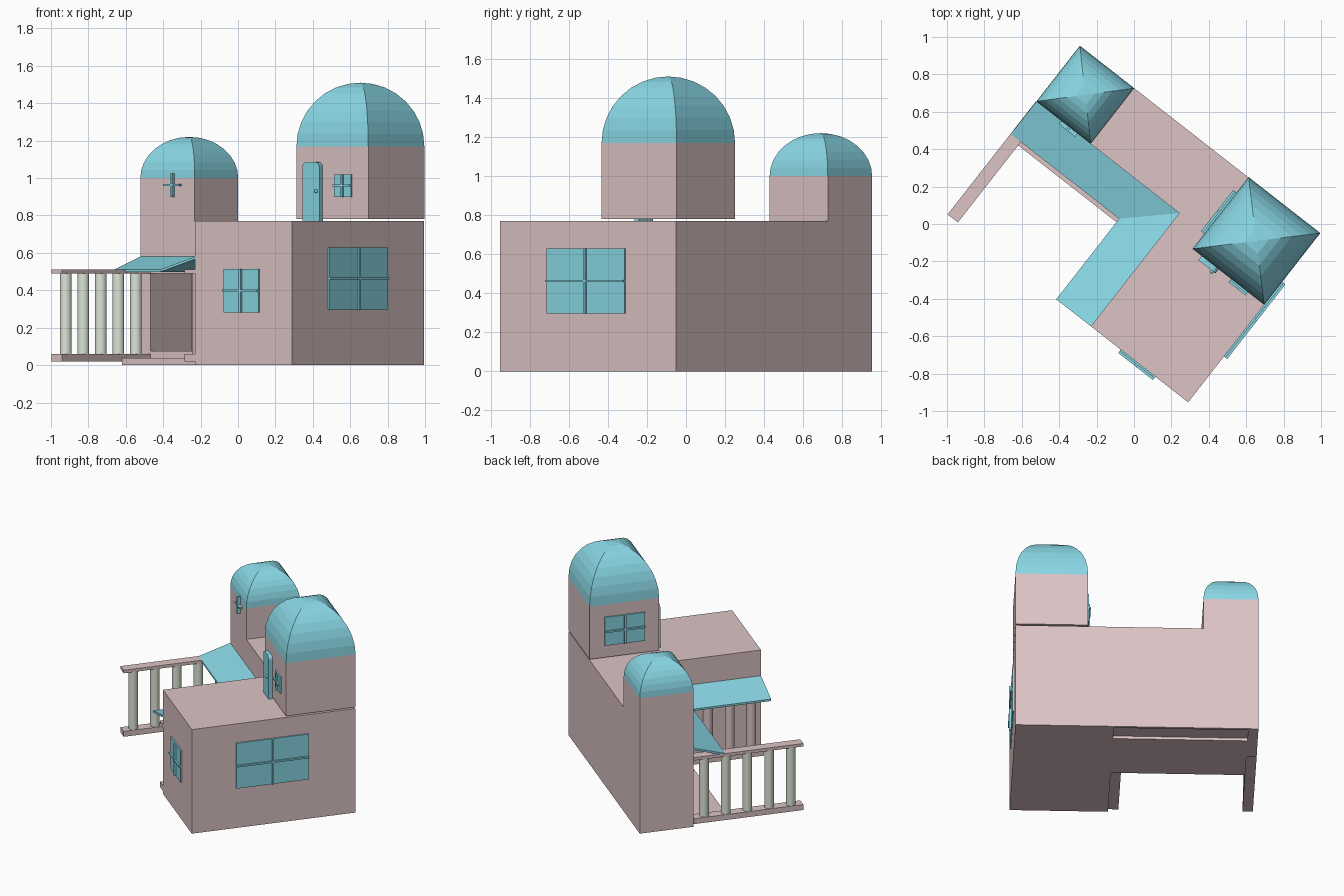
import bpy, bmesh, math
from mathutils import Matrix

if "Cube" in bpy.data.objects:
    bpy.data.objects.remove(bpy.data.objects["Cube"])

# whole house is turned on the ground: u runs along the short side, v along the long side
ROT = Matrix.Rotation(math.radians(52), 4, 'Z')


def mat(name, c):
    m = bpy.data.materials.new(name)
    m.diffuse_color = (*c, 1)
    m.use_nodes = True
    m.node_tree.nodes["Principled BSDF"].inputs["Base Color"].default_value = m.diffuse_color
    return m


PINK = mat("pink_plaster", (0.72, 0.55, 0.56))
TEAL = mat("teal_paint", (0.25, 0.68, 0.78))
GREEN = mat("pale_green", (0.72, 0.78, 0.68))


def finish(name, bm, m):
    bmesh.ops.recalc_face_normals(bm, faces=bm.faces)
    bm.transform(ROT)
    me = bpy.data.meshes.new(name)
    bm.to_mesh(me)
    bm.free()
    me.materials.append(m)
    ob = bpy.data.objects.new(name, me)
    bpy.context.collection.objects.link(ob)
    return ob


def add_box(bm, u0, u1, v0, v1, z0, z1):
    mtx = Matrix.Translation(((u0 + u1) / 2, (v0 + v1) / 2, (z0 + z1) / 2)) @ \
        Matrix.Diagonal((abs(u1 - u0), abs(v1 - v0), abs(z1 - z0), 1))
    bmesh.ops.create_cube(bm, size=1, matrix=mtx)


def box(name, m, *boxes):
    bm = bmesh.new()
    for b in boxes:
        add_box(bm, *b)
    return finish(name, bm, m)


def prism(name, m, pts, offset):
    """Polygon extruded along an offset vector."""
    bm = bmesh.new()
    f = bm.faces.new([bm.verts.new(p) for p in pts])
    r = bmesh.ops.extrude_face_region(bm, geom=[f])
    bmesh.ops.translate(bm, vec=offset, verts=[g for g in r["geom"] if isinstance(g, bmesh.types.BMVert)])
    return finish(name, bm, m)


def dome(name, u0, u1, v0, v1, z, h, steps=8):
    """Square vault: shrinking square rings up to an apex."""
    bm = bmesh.new()
    cu, cv, a, b = (u0 + u1) / 2, (v0 + v1) / 2, (u1 - u0) / 2, (v1 - v0) / 2
    prev = None
    for i in range(steps):
        t = math.pi / 2 * i / steps
        k = math.cos(t)
        ring = [bm.verts.new((cu + su * a * k, cv + sv * b * k, z + h * math.sin(t)))
                for su, sv in ((-1, -1), (1, -1), (1, 1), (-1, 1))]
        if prev:
            for j in range(4):
                n = (j + 1) % 4
                bm.faces.new((prev[j], prev[n], ring[n], ring[j]))
        else:
            bm.faces.new(ring[::-1])
        prev = ring
    top = bm.verts.new((cu, cv, z + h))
    for j in range(4):
        bm.faces.new((prev[j], prev[(j + 1) % 4], top))
    return finish(name, bm, TEAL)


def window(name, axis, wall, side, c0, c1, z0, z1, pane=0.01, bar=0.022, w=0.006):
    """Pane with a cross of bars on a wall; axis is the wall's normal."""
    cm, zm = (c0 + c1) / 2, (z0 + z1) / 2
    parts = [(c0, c1, z0, z1, pane)] if pane else []
    parts += [(cm - w, cm + w, z0, z1, bar), (c0, c1, zm - w, zm + w, bar)]
    out = []
    for a, b, p, q, d in parts:
        n = sorted((wall - side * 0.005, wall + side * d))
        out.append((*n, a, b, p, q) if axis == 'u' else (a, b, *n, p, q))
    box(name, TEAL, *out)


def railing(name, v, post_mat):
    """Two rails with five round posts."""
    box(name + "_rails", PINK, (-0.573, 0.195, v - 0.035, v + 0.035, 0.02, 0.06),
        (-0.573, 0.195, v - 0.035, v + 0.035, 0.49, 0.512))
    bm = bmesh.new()
    for i in range(5):
        bmesh.ops.create_cone(bm, cap_ends=True, segments=20, radius1=0.032, radius2=0.032, depth=0.43,
                              matrix=Matrix.Translation((-0.495 + 0.152 * i, v, 0.275)))
    ob = finish(name + "_posts", bm, post_mat)
    for p in ob.data.polygons:
        p.use_smooth = len(p.vertices) == 4


# main wing
box("main_wing", PINK, (-0.573, 0.573, -0.815, -0.155, 0, 0.77))

# long wing: open room towards the porch
box("long_wing_back_wall", PINK, (0.553, 0.573, -0.155, 0.815, 0, 0.77))
box("long_wing_end_wall", PINK, (0.195, 0.553, 0.747, 0.815, 0, 0.77))
box("long_wing_upper", PINK, (0.195, 0.553, -0.155, 0.747, 0.49, 0.77))
box("long_wing_floor", PINK, (0.195, 0.553, -0.155, 0.747, 0.02, 0.075))
box("porch_slab", PINK, (-0.05, 0.41, -0.155, 0.747, 0, 0.038))

# towers and domes
box("small_tower", PINK, (0.195, 0.573, 0.446, 0.815, 0.77, 1.0))
dome("small_dome", 0.195, 0.573, 0.446, 0.815, 1.0, 0.22)
box("large_tower", PINK, (0.088, 0.575, -0.815, -0.328, 0.78, 1.17))
dome("large_dome", 0.088, 0.575, -0.815, -0.328, 1.17, 0.34)

# porch roofs meeting in a valley
T = (0, 0, -0.014)
prism("porch_roof_main", TEAL, [(-0.573, -0.155, 0.58), (0.195, -0.155, 0.58),
                                (-0.027, 0.08, 0.512), (-0.573, 0.08, 0.512)], T)
prism("porch_roof_long", TEAL, [(0.195, -0.155, 0.58), (0.195, 0.815, 0.58),
                                (-0.027, 0.815, 0.512), (-0.027, 0.08, 0.512)], T)

# railings
railing("outer_railing", 0.782, GREEN)
railing("inner_railing", -0.12, PINK)

# windows
window("side_window", 'v', -0.815, -1, -0.262, 0.244, 0.295, 0.63)
window("front_window", 'u', -0.573, -1, -0.593, -0.358, 0.28, 0.515)
window("tower_front_window", 'u', 0.088, -1, -0.705, -0.59, 0.9, 1.02)
window("tower_side_window", 'v', -0.328, 1, 0.19, 0.47, 0.87, 1.08)
window("small_tower_window", 'u', 0.195, -1, 0.535, 0.645, 0.9, 1.025, pane=0)

# tower door with rounded top corners, and its knob
d0, d1, zt, r = -0.505, -0.39, 1.085, 0.025
pts = [(0.09, d0, 0.77)]
for cv, a0 in ((d0 + r, 180), (d1 - r, 90)):
    for i in range(5):
        a = math.radians(a0 - i * 22.5)
        pts.append((0.09, cv + r * math.cos(a), zt - r + r * math.sin(a)))
pts.append((0.09, d1, 0.77))
prism("tower_door", TEAL, pts, (-0.03, 0, 0))
bm = bmesh.new()
bmesh.ops.create_uvsphere(bm, u_segments=12, v_segments=8, radius=0.01,
                          matrix=Matrix.Translation((0.055, -0.485, 0.93)))
finish("door_knob", bm, TEAL)
